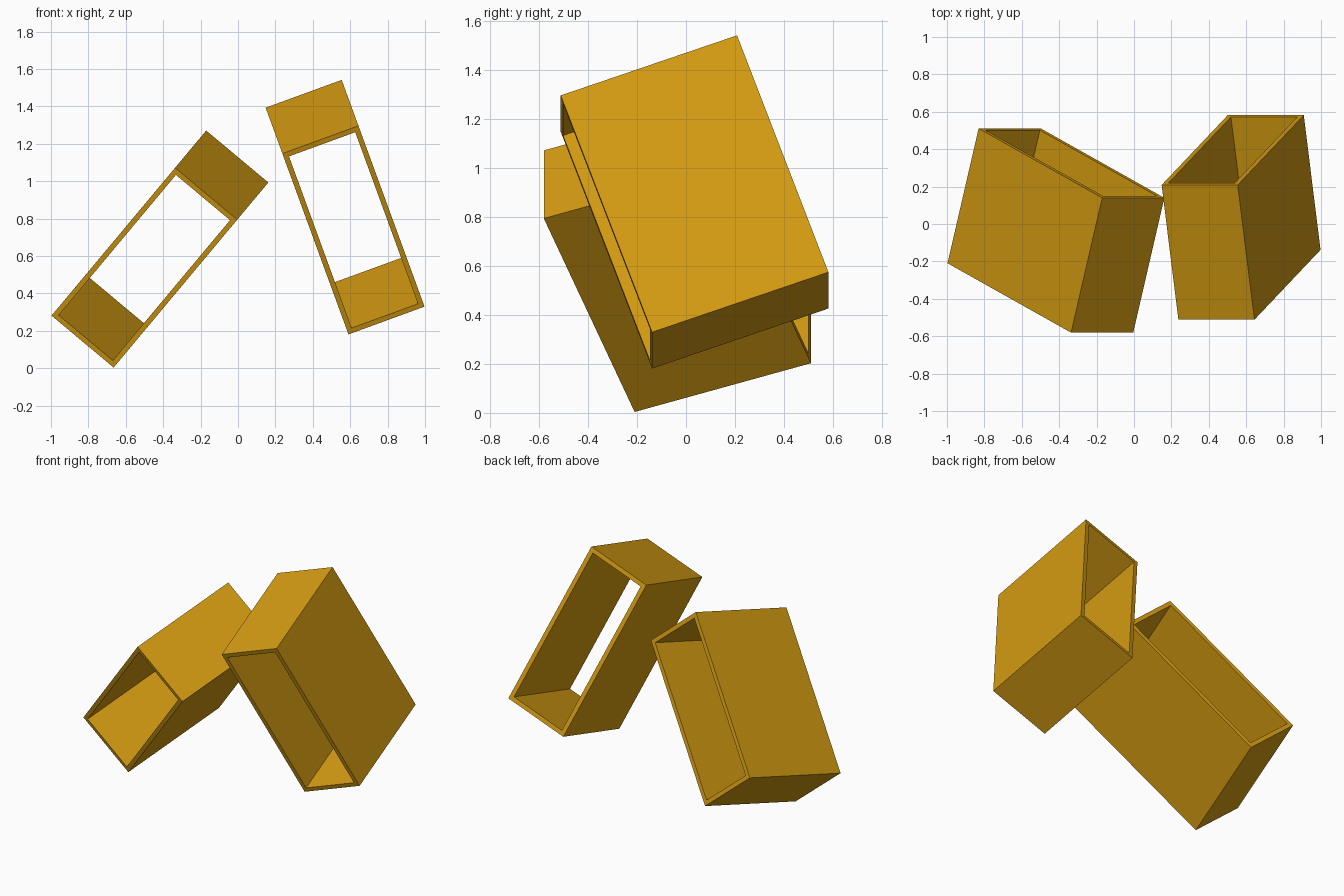
import bpy
import bmesh
from mathutils import Matrix, Vector

if "Cube" in bpy.data.objects:
    bpy.data.objects.remove(bpy.data.objects["Cube"])

WIDTH, DEPTH, HEIGHT, WALL = 0.433, 0.766, 1.095, 0.028

mustard = bpy.data.materials.new("mustard yellow")
mustard.diffuse_color = (0.66, 0.33, 0.006, 1.0)
mustard.use_nodes = True
mustard.node_tree.nodes["Principled BSDF"].inputs["Base Color"].default_value = mustard.diffuse_color


def open_sleeve(name, centre, across, through):
    """Rectangular tube, open at both ends of its local y axis."""
    bm = bmesh.new()

    # outer and inner outlines at the front and back rims
    def outline(y, inset):
        w, h = WIDTH / 2 - inset, HEIGHT / 2 - inset
        return [bm.verts.new((sx * w, y, sz * h))
                for sx, sz in ((-1, -1), (1, -1), (1, 1), (-1, 1))]

    loops = [outline(-DEPTH / 2, 0), outline(DEPTH / 2, 0),
             outline(DEPTH / 2, WALL), outline(-DEPTH / 2, WALL)]

    # outer walls, back rim, inner walls, front rim
    for a, b in zip(loops, loops[1:] + loops[:1]):
        for i in range(4):
            j = (i + 1) % 4
            bm.faces.new((a[i], a[j], b[j], b[i]))
    bmesh.ops.recalc_face_normals(bm, faces=bm.faces)

    mesh = bpy.data.meshes.new(name)
    bm.to_mesh(mesh)
    bm.free()
    mesh.materials.append(mustard)

    # tilt the sleeve into place
    x = Vector(across).normalized()
    y = Vector(through)
    y = (y - x * y.dot(x)).normalized()
    turn = Matrix((x, y, x.cross(y))).transposed().to_4x4()
    sleeve = bpy.data.objects.new(name, mesh)
    sleeve.matrix_world = Matrix.Translation(centre) @ turn
    bpy.context.collection.objects.link(sleeve)


open_sleeve("left_sleeve", (-0.4175, -0.035, 0.6375),
            (0.335, 0, -0.28), (0.165, 0.72, 0.20))
open_sleeve("right_sleeve", (0.5725, 0.035, 0.8615),
            (0.405, 0, 0.148), (-0.09, 0.72, 0.245))
